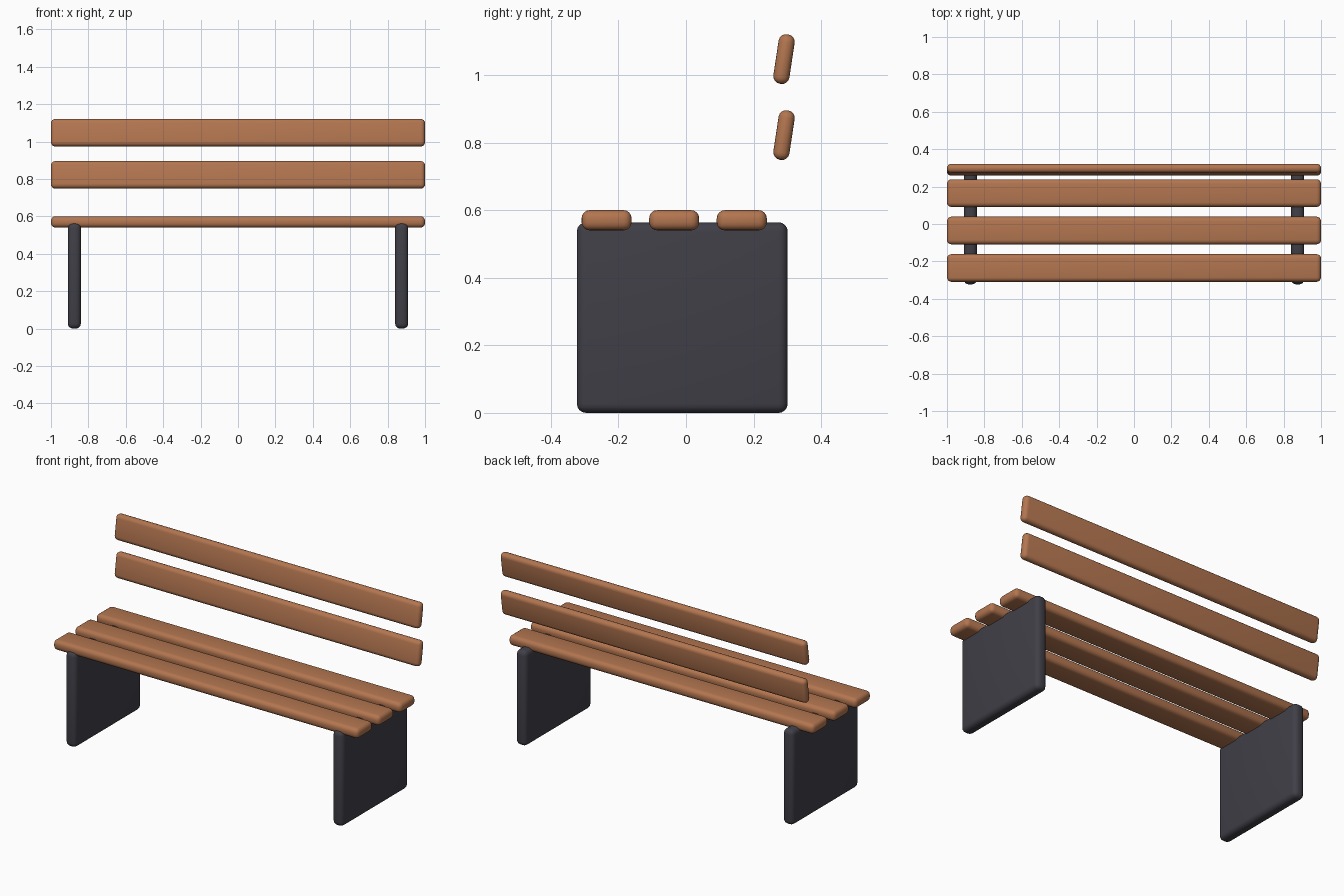
import bpy, math

if "Cube" in bpy.data.objects:
    bpy.data.objects.remove(bpy.data.objects["Cube"])


def material(name, color):
    m = bpy.data.materials.new(name)
    m.diffuse_color = (*color, 1)
    m.use_nodes = True
    m.node_tree.nodes["Principled BSDF"].inputs["Base Color"].default_value = m.diffuse_color
    return m


wood = material("warm_wood", (0.45, 0.18, 0.08))
metal = material("dark_grey", (0.052, 0.050, 0.064))


def rounded_box(name, size, center, radius, mat, tilt=0):
    """Box with softly rounded edges, tilted about x."""
    bpy.ops.mesh.primitive_cube_add(size=1, location=center)
    ob = bpy.context.object
    ob.name = name
    ob.scale = size
    bpy.ops.object.transform_apply(location=False, rotation=False, scale=True)
    ob.rotation_euler.x = tilt
    ob.data.materials.append(mat)
    bevel = ob.modifiers.new("rounded_edges", 'BEVEL')
    bevel.width = radius
    bevel.segments = 4
    bevel.limit_method = 'NONE'
    bpy.ops.object.modifier_apply(modifier=bevel.name)
    bpy.ops.object.shade_smooth_by_angle(angle=math.radians(35))
    return ob


# Panel legs
for side, x in (("left", -0.875), ("right", 0.875)):
    rounded_box(f"{side}_leg", (0.07, 0.624, 0.564), (x, -0.011, 0.282), 0.027, metal)

# Seat slats
for i, y in enumerate((-0.235, -0.035, 0.165)):
    rounded_box(f"seat_slat_{i + 1}", (2, 0.148, 0.06), (0, y, 0.57), 0.024, wood)

# Backrest slats, leaning backwards
for i, z in enumerate((0.822, 1.047)):
    rounded_box(f"back_slat_{i + 1}", (2, 0.148, 0.048), (0, 0.29, z), 0.0225, wood,
                math.pi / 2 - 0.15)
